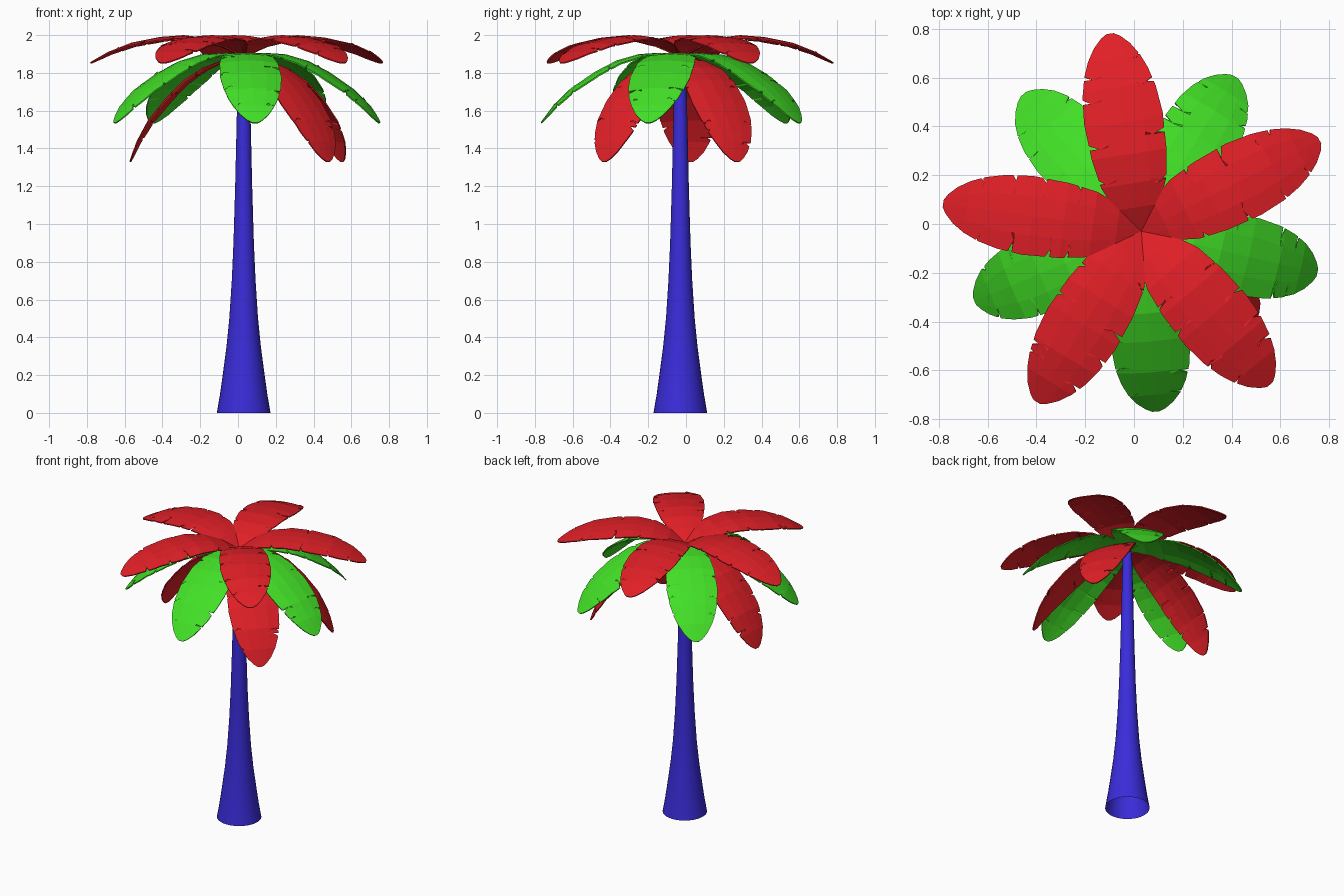
import bpy, bmesh, math, random
from mathutils import Matrix, Vector

if "Cube" in bpy.data.objects:
    bpy.data.objects.remove(bpy.data.objects["Cube"])

random.seed(4)
CX, CY = 0.03, -0.03


def material(name, rgb):
    m = bpy.data.materials.new(name)
    m.diffuse_color = (*rgb, 1)
    m.use_nodes = True
    m.node_tree.nodes["Principled BSDF"].inputs["Base Color"].default_value = m.diffuse_color
    return m


RED = material("red_leaf", (0.75, 0.014, 0.02))
GREEN = material("green_leaf", (0.055, 0.74, 0.02))
BLUE = material("blue_bark", (0.042, 0.025, 0.7))


def finish(name, bm, mat):
    me = bpy.data.meshes.new(name)
    bm.to_mesh(me)
    bm.free()
    ob = bpy.data.objects.new(name, me)
    bpy.context.collection.objects.link(ob)
    me.materials.append(mat)
    return ob


def lerp(table, s):
    for (a, u), (b, v) in zip(table, table[1:]):
        if s <= b:
            return u + (v - u) * (s - a) / (b - a)
    return table[-1][1]


# trunk: flared smooth tube
TRUNK = [(0, .142), (.1, .125), (.2, .111), (.35, .091), (.5, .076), (.7, .063),
         (.9, .054), (1.2, .045), (1.55, .037), (1.88, .030)]
SIDES = 32
bm = bmesh.new()
rings = [[bm.verts.new((CX + r * math.cos(2 * math.pi * i / SIDES),
                        CY + r * math.sin(2 * math.pi * i / SIDES), z))
          for i in range(SIDES)] for z, r in TRUNK]
for lo, hi in zip(rings, rings[1:]):
    for i in range(SIDES):
        j = (i + 1) % SIDES
        bm.faces.new((lo[i], lo[j], hi[j], hi[i])).smooth = True
bm.faces.new(rings[-1])
finish("trunk", bm, BLUE)

# leaf: height along its length, and half width along its length
ARCH = [(0, 0), (.1, .06), (.2, .095), (.32, .11), (.45, .10), (.6, .07), (.72, .022), (.82, -.035)]
HALF = [(0, .015), (.06, .055), (.12, .1), (.2, .135), (.32, .155), (.47, .163), (.58, .152),
        (.66, .132), (.72, .107), (.77, .075), (.805, .04), (.82, .015)]


def leaf(name, mat, angle, tilt, z):
    # torn edges: narrow slits at random places on each side
    slits = {side: [random.uniform(a, a + .1) for a in (.2, .36, .52, .64)] for side in (1, -1)}
    rows = {s: {} for s, _ in ARCH + HALF}
    for side, places in slits.items():
        for s in places:
            rows[s - .011] = {}
            rows[s] = {side: random.uniform(.68, .85)}
            rows[s + .007] = {}
    bm = bmesh.new()
    strip = []
    for s in sorted(rows):
        h, w = lerp(ARCH, s), lerp(HALF, s)
        line = []
        for side in (1, .5, 0, -.5, -1):
            k = rows[s].get(side, 1)
            back = .014 if k < 1 else 0          # slits lean toward the root
            y = side * w * k
            line.append(bm.verts.new((s - back, y, lerp(ARCH, max(s - back, 0)) - .7 * y * y)))
        strip.append(line)
    for a, b in zip(strip, strip[1:]):
        for i in range(4):
            bm.faces.new((a[i], a[i + 1], b[i + 1], b[i]))
    bm.transform(Matrix.Translation(Vector((CX, CY, z)))
                 @ Matrix.Rotation(math.radians(angle), 4, 'Z')
                 @ Matrix.Rotation(math.radians(tilt), 4, 'Y'))
    bmesh.ops.recalc_face_normals(bm, faces=bm.faces)
    if sum(f.normal.z for f in bm.faces) < 0:
        bmesh.ops.reverse_faces(bm, faces=bm.faces)
    ob = finish(name, bm, mat)
    mod = ob.modifiers.new("thickness", 'SOLIDIFY')
    mod.thickness = .007
    mod.offset = -1


# three tiers of leaves, drooping more toward the bottom
TIERS = [("upper_leaf", RED, 0, 1.89, (99, 27, -50, -121.5, 172)),
         ("middle_leaf", GREEN, 23, 1.89, (-85.3, -13.3, 58.7, 130.7, 202.7)),
         ("lower_leaf", RED, 40, 1.885, (30, -42, 175))]
for name, mat, tilt, z, angles in TIERS:
    for n, angle in enumerate(angles, 1):
        leaf(f"{name}_{n}", mat, angle, tilt, z)
